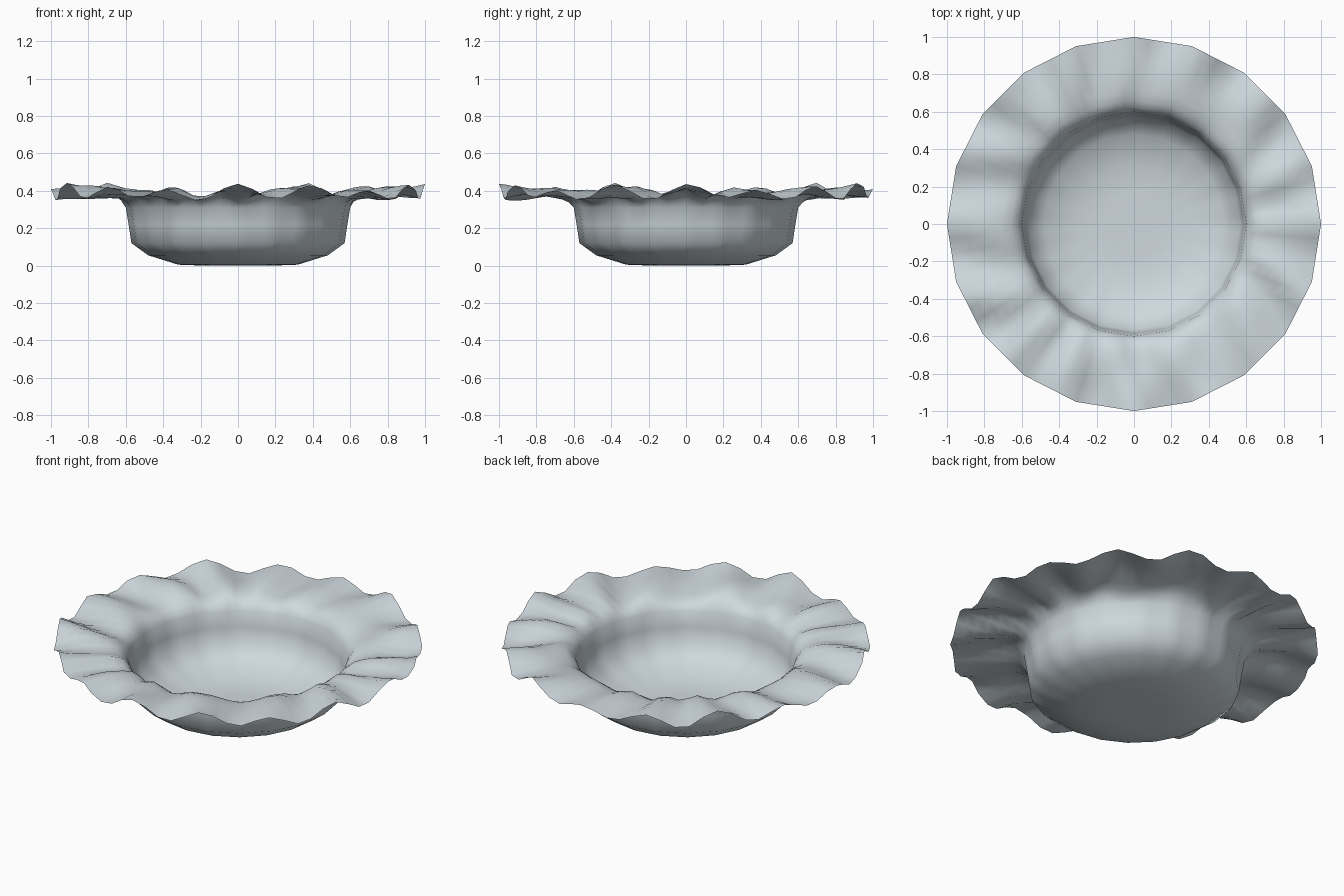
import bpy, bmesh, math

if "Cube" in bpy.data.objects:
    bpy.data.objects.remove(bpy.data.objects["Cube"])

SIDES, CUTS = 20, 4          # 20-sided outline, each side cut for the ruffles
N = SIDES * CUTS
# radius, height, ruffle amplitude
PROFILE = [(0.18, 0.0, 0), (0.32, 0.005, 0), (0.48, 0.055, 0), (0.57, 0.12, 0),
           (0.585, 0.22, 0), (0.60, 0.31, 0), (0.625, 0.345, 0.01),
           (0.66, 0.368, 0.018), (0.71, 0.38, 0.025), (0.77, 0.387, 0.028),
           (0.83, 0.39, 0.031), (0.89, 0.39, 0.035), (0.95, 0.39, 0.04),
           (1.0, 0.39, 0.045)]


def corner(k):
    a = 2 * math.pi * k / SIDES
    return math.cos(a), math.sin(a)


def outline(i):
    # point on the straight-sided 20-gon
    k, t = divmod(i, CUTS)
    t /= CUTS
    (x0, y0), (x1, y1) = corner(k), corner(k + 1)
    return x0 + (x1 - x0) * t, y0 + (y1 - y0) * t


def ruffle(a, r):
    # irregular radial waves that shift a little towards the edge
    s = 8 * (1 - r)
    return (0.72 * math.sin(16 * a + math.pi / 2 + s * math.sin(3 * a))
            + 0.28 * math.sin(11 * a + 1 + 12 * r)
            + 0.2 * math.sin(5 * a + 2))


# bowl with ruffled rim: one thin sheet
bm = bmesh.new()
centre = bm.verts.new((0, 0, 0))
rings = []
for r, z, amp in PROFILE:
    ring = []
    for i in range(N):
        x, y = outline(i)
        a = 2 * math.pi * i / N
        ring.append(bm.verts.new((r * x, r * y, z + amp * ruffle(a, r))))
    rings.append(ring)
for i in range(N):
    j = (i + 1) % N
    bm.faces.new((centre, rings[0][i], rings[0][j]))
    for lo, hi in zip(rings, rings[1:]):
        bm.faces.new((lo[i], hi[i], hi[j], lo[j]))
for f in bm.faces:
    f.smooth = True
bm.normal_update()
mesh = bpy.data.meshes.new("ruffled_bowl")
bm.to_mesh(mesh)
bm.free()

mat = bpy.data.materials.new("pale blue grey")
mat.diffuse_color = (0.62, 0.69, 0.73, 1)
mat.use_nodes = True
mat.node_tree.nodes["Principled BSDF"].inputs["Base Color"].default_value = mat.diffuse_color
mesh.materials.append(mat)
bowl = bpy.data.objects.new("ruffled_bowl", mesh)
bpy.context.collection.objects.link(bowl)
